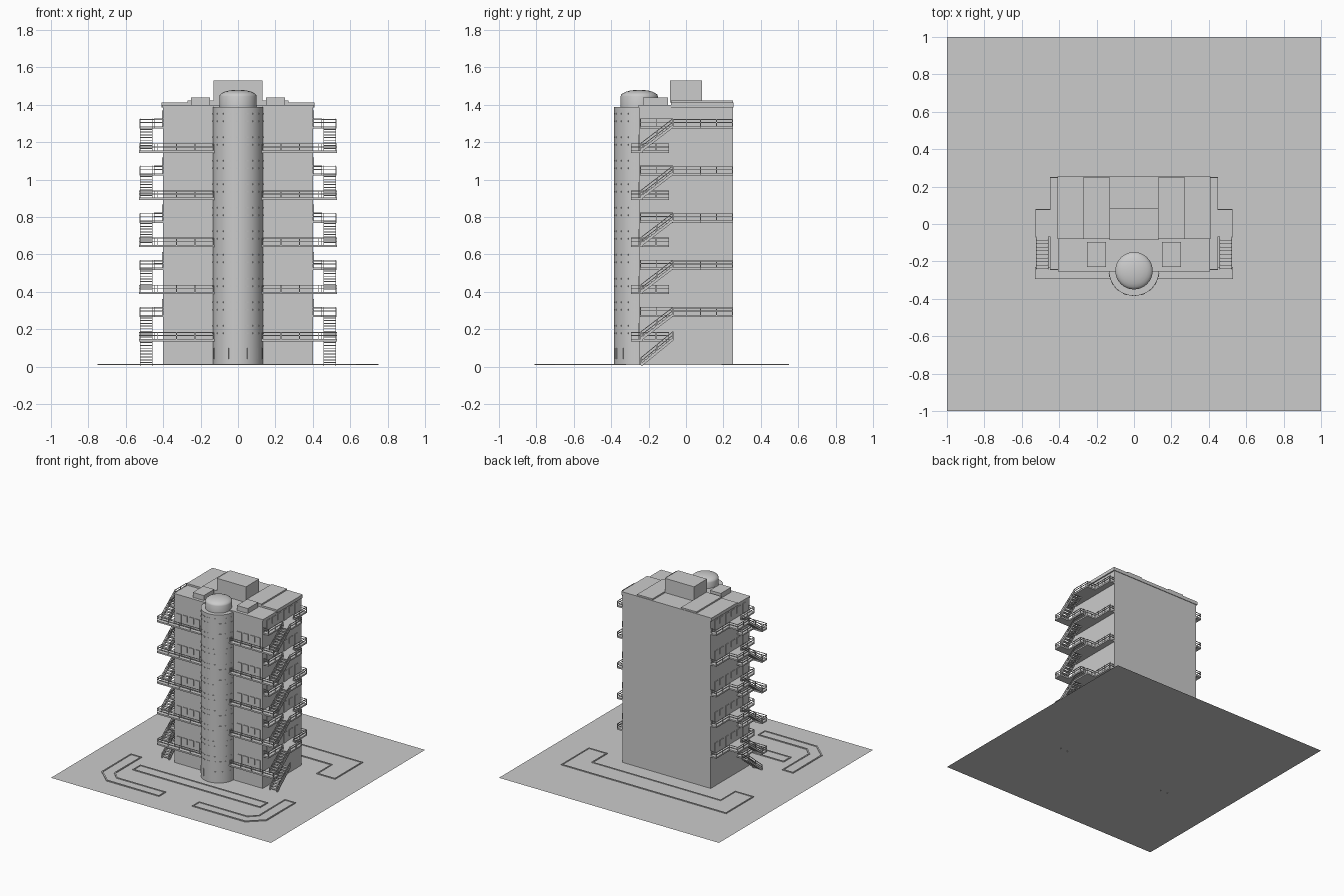
import bpy, bmesh, math
from mathutils import Vector, Matrix

cube = bpy.data.objects.get("Cube")
if cube:
    bpy.data.objects.remove(cube, do_unlink=True)

grey = bpy.data.materials.new("plain_grey")
grey.use_nodes = True
grey.diffuse_color = (0.6, 0.6, 0.6, 1)
grey.node_tree.nodes["Principled BSDF"].inputs["Base Color"].default_value = (0.6, 0.6, 0.6, 1)

GROUND = 0.008
STOREY = 0.126
WALL_TOP = 1.385
TOWER_Y, TOWER_R = -0.25, 0.134


def box(bm, x0, x1, y0, y1, z0, z1):
    size = Matrix.Diagonal((x1 - x0, y1 - y0, z1 - z0, 1))
    mid = Matrix.Translation(((x0 + x1) / 2, (y0 + y1) / 2, (z0 + z1) / 2))
    bmesh.ops.create_cube(bm, size=1, matrix=mid @ size)


def bar(bm, p, q, width=0.004, depth=0.004):
    p, q = Vector(p), Vector(q)
    d = q - p
    turn = d.to_track_quat('Z', 'Y').to_matrix().to_4x4()
    m = Matrix.Translation((p + q) / 2) @ turn @ Matrix.Diagonal((width, depth, d.length, 1))
    bmesh.ops.create_cube(bm, size=1, matrix=m)


def railing(bm, pts, z, height=0.036):
    # top rail, middle rail and posts along a path on a floor
    for (ax, ay), (bx, by) in zip(pts, pts[1:]):
        for h in (height, height * 0.55):
            bar(bm, (ax, ay, z + h), (bx, by, z + h))
        n = max(1, round(math.hypot(bx - ax, by - ay) / 0.09))
        for i in range(n + 1):
            t = i / n
            x, y = ax + (bx - ax) * t, ay + (by - ay) * t
            bar(bm, (x, y, z), (x, y, z + height))


def finish(name, bm, mirror=False, smooth=False):
    bmesh.ops.recalc_face_normals(bm, faces=bm.faces)
    me = bpy.data.meshes.new(name)
    bm.to_mesh(me)
    bm.free()
    me.materials.append(grey)
    ob = bpy.data.objects.new(name, me)
    bpy.context.collection.objects.link(ob)
    if mirror:
        mod = ob.modifiers.new("mirror", 'MIRROR')
        mod.use_mirror_merge = False
    if smooth:
        bpy.ops.object.select_all(action='DESELECT')
        ob.select_set(True)
        bpy.context.view_layer.objects.active = ob
        bpy.ops.object.shade_smooth_by_angle(angle=math.radians(35))
    return ob


# Ground sheet
bm = bmesh.new()
bmesh.ops.create_grid(bm, x_segments=1, y_segments=1, size=1,
                      matrix=Matrix.Translation((0, 0, GROUND)))
finish("ground", bm)


# Kerbed islands: raised rim around a low interior
def island(name, pts, mirror=False):
    bm = bmesh.new()
    top = GROUND + 0.007
    face = bm.faces.new([bm.verts.new((x, y, top)) for x, y in pts])
    bm.normal_update()
    rim = [e for e in face.edges]
    skirt = bmesh.ops.extrude_edge_only(bm, edges=rim)["geom"]
    for v in skirt:
        if isinstance(v, bmesh.types.BMVert):
            v.co.z = GROUND
    bmesh.ops.inset_region(bm, faces=[face], thickness=0.012, use_boundary=True)
    inner = bmesh.ops.extrude_discrete_faces(bm, faces=[face])["faces"]
    for v in inner[0].verts:
        v.co.z = GROUND + 0.002
    finish(name, bm, mirror)


island("corner_island", [(0.15, -0.81), (0.63, -0.81), (0.75, -0.7), (0.75, -0.32),
                         (0.65, -0.32), (0.65, -0.66), (0.59, -0.72), (0.15, -0.72)], True)
island("front_island", [(-0.58, -0.54), (0.58, -0.54), (0.58, -0.44), (-0.58, -0.44)])
island("back_island", [(-0.75, 0.55), (-0.75, 0.19), (-0.58, 0.19), (-0.58, 0.38),
                       (0.58, 0.38), (0.58, 0.19), (0.75, 0.19), (0.75, 0.55)])

# Main block
bm = bmesh.new()
box(bm, -0.4, 0.4, -0.25, 0.25, GROUND, WALL_TOP)
finish("main_block", bm)

# Roof slabs, raised strips, vents and machine room
bm = bmesh.new()
box(bm, -0.405, 0.405, -0.255, -0.08, WALL_TOP, 1.398)
box(bm, -0.41, 0.41, -0.08, 0.255, WALL_TOP, 1.412)
finish("roof_slabs", bm)
bm = bmesh.new()
box(bm, 0.13, 0.27, -0.08, 0.25, 1.412, 1.424)
box(bm, 0.15, 0.25, -0.23, -0.095, 1.398, 1.438)
finish("roof_boxes", bm, mirror=True)
bm = bmesh.new()
box(bm, -0.132, 0.132, -0.085, 0.085, 1.412, 1.53)
finish("machine_room", bm)


# Round stair tower, with drum and shallow dome
def lathe(name, profile, segments=48):
    bm = bmesh.new()
    vs = [bm.verts.new((r, 0, z)) for r, z in profile]
    es = [bm.edges.new(pair) for pair in zip(vs, vs[1:])]
    bmesh.ops.spin(bm, geom=vs + es, cent=(0, 0, 0), axis=(0, 0, 1),
                   angle=math.tau, steps=segments, use_merge=True)
    bmesh.ops.remove_doubles(bm, verts=bm.verts, dist=1e-5)
    bmesh.ops.translate(bm, verts=bm.verts, vec=(0, TOWER_Y, 0))
    return finish(name, bm, smooth=True)


lathe("stair_tower", [(TOWER_R, GROUND), (TOWER_R, 1.388), (0, 1.388)])
dome = [(0.1 * math.cos(a), 1.445 + 0.035 * math.sin(a))
        for a in (math.pi / 2 * i / 6 for i in range(6))]
lathe("tower_dome", [(0.1, 1.388)] + dome + [(0, 1.48)], 32)

# Tower slit windows as thin plates
bm = bmesh.new()


def slit(angle, z, width, height):
    m = (Matrix.Translation((0, TOWER_Y, z)) @ Matrix.Rotation(angle, 4, 'Z')
         @ Matrix.Translation((0, -TOWER_R, 0)) @ Matrix.Diagonal((width, 0.004, height, 1)))
    bmesh.ops.create_cube(bm, size=1, matrix=m)


for i in range(-3, 4):
    slit(math.radians(24 * i), 0.07, 0.012, 0.06)
for level in range(1, 11):
    for row in (0.045, 0.085):
        for i in range(-4, 5):
            slit(math.radians(20 * i), GROUND + level * STOREY + row, 0.02, 0.008)
finish("tower_slits", bm)

# Galleries, rails, stairs, doors and windows on both wings
slabs, rails, stairs, doors, windows = (bmesh.new() for _ in range(5))
for k in range(5):
    low = 0.147 + k * 2 * STOREY
    high = low + STOREY + 0.004
    t = 0.012

    # front gallery with stair landing and short side return
    box(slabs, 0.1, 0.53, -0.295, -0.25, low - t, low)
    box(slabs, 0.4, 0.53, -0.25, -0.23, low - t, low)
    box(slabs, 0.4, 0.45, -0.23, -0.09, low - t, low)
    railing(rails, [(0.13, -0.293), (0.528, -0.293), (0.528, -0.232)], low)
    railing(rails, [(0.448, -0.23), (0.448, -0.092), (0.4, -0.092)], low)

    # side gallery, wider at the head of the stair
    box(slabs, 0.4, 0.45, -0.245, 0.25, high - t, high)
    box(slabs, 0.45, 0.527, -0.07, 0.08, high - t, high)
    railing(rails, [(0.4, -0.243), (0.448, -0.243), (0.448, -0.07)], high, 0.04)
    railing(rails, [(0.525, -0.07), (0.525, 0.078), (0.448, 0.078),
                    (0.448, 0.248), (0.4, 0.248)], high)

    # front doors and windows
    for x in (0.17, 0.34):
        box(doors, x, x + 0.04, -0.255, -0.249, low, low + 0.085)
    for x in (0.225, 0.285):
        box(windows, x, x + 0.045, -0.255, -0.249, low + 0.035, low + 0.085)
    # side doors and windows
    for y in (-0.2, 0.02, 0.16):
        box(doors, 0.399, 0.405, y, y + 0.04, high, high + 0.085)
    for y in (-0.13, -0.06, 0.09):
        box(windows, 0.399, 0.405, y, y + 0.045, high + 0.035, high + 0.085)


def flight(z0, z1, y0=-0.24, y1=-0.07, steps=9):
    for i in range(steps):
        y = y0 + (y1 - y0) * i / steps
        z = z0 + (z1 - z0) * (i + 1) / steps
        box(stairs, 0.46, 0.522, y, y + 0.022, z - 0.005, z)
    for x in (0.459, 0.523):
        bar(stairs, (x, y0, z0), (x, y1, z1), 0.004, 0.014)
        for h in (0.022, 0.04):
            bar(stairs, (x, y0, z0 + h), (x, y1, z1 + h))
        for f in (0, 0.5, 1):
            y, z = y0 + (y1 - y0) * f, z0 + (z1 - z0) * f
            bar(stairs, (x, y, z), (x, y, z + 0.04))


flight(GROUND, 0.147)
for k in range(5):
    flight(0.147 + k * 2 * STOREY, 0.277 + k * 2 * STOREY)

for name, mesh in (("galleries", slabs), ("gallery_rails", rails), ("stairs", stairs),
                   ("doors", doors), ("windows", windows)):
    finish(name, mesh, mirror=True)
